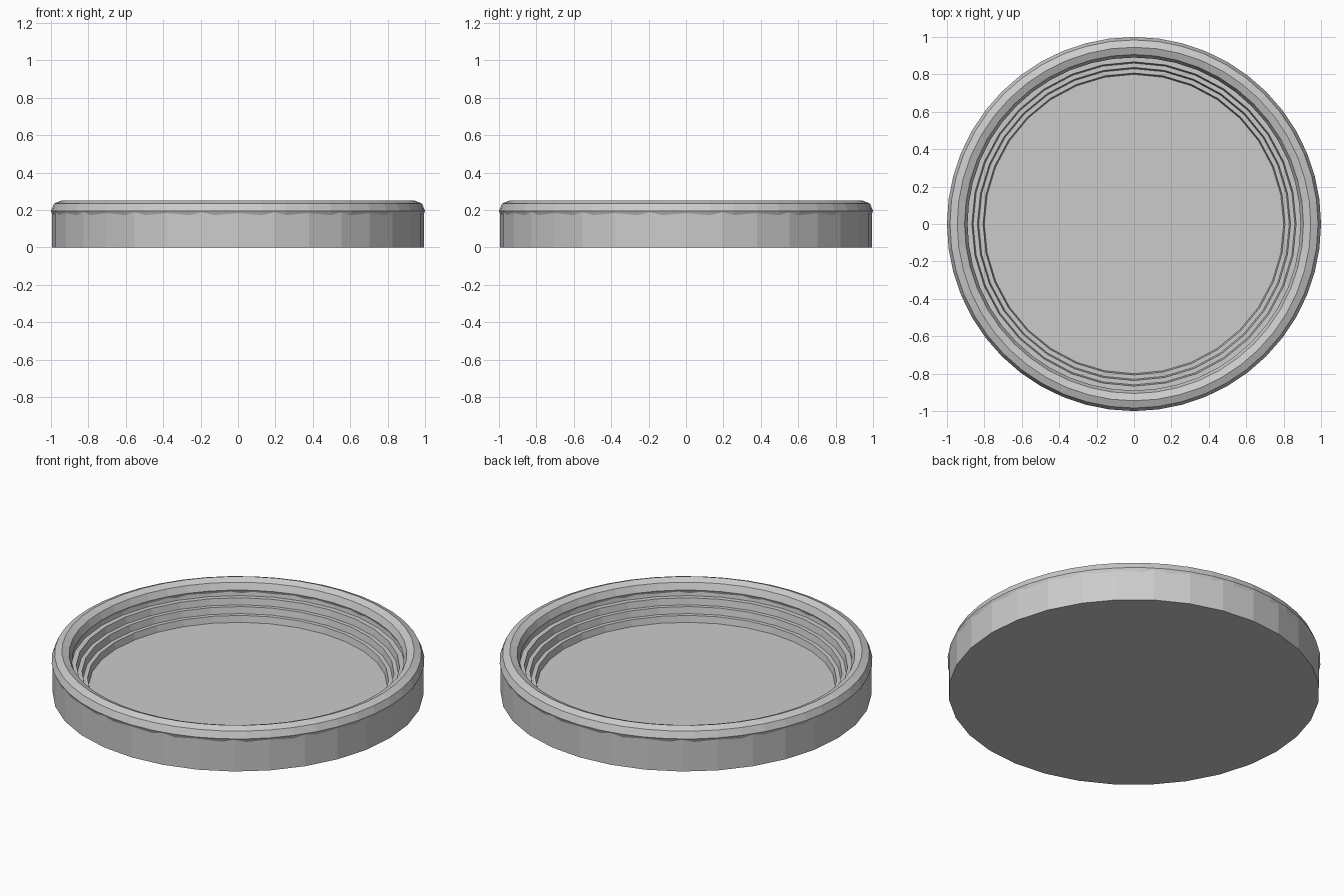
import bpy, bmesh, math

if "Cube" in bpy.data.objects:
    bpy.data.objects.remove(bpy.data.objects["Cube"])

def material(name, rgb):
    m = bpy.data.materials.new(name)
    m.diffuse_color = (*rgb, 1)
    m.use_nodes = True
    m.node_tree.nodes["Principled BSDF"].inputs["Base Color"].default_value = m.diffuse_color
    return m

grey = material("plain grey", (0.6, 0.6, 0.6))

def lathe(name, profile, segments, closed, mat):
    """Revolve (radius, height) points around z; radius 0 makes a pole cap."""
    bm = bmesh.new()
    rings = []
    for r, z in profile:
        rings.append([bm.verts.new((r * math.cos(2 * math.pi * i / segments),
                                    r * math.sin(2 * math.pi * i / segments), z))
                      for i in range(segments)])
    pairs = list(zip(rings, rings[1:]))
    if closed:
        pairs.append((rings[-1], rings[0]))
    else:
        bm.faces.new(rings[0][::-1])
        bm.faces.new(rings[-1])
    for a, b in pairs:
        for i in range(segments):
            j = (i + 1) % segments
            bm.faces.new((a[i], a[j], b[j], b[i]))
    bmesh.ops.recalc_face_normals(bm, faces=bm.faces)
    mesh = bpy.data.meshes.new(name)
    bm.to_mesh(mesh)
    bm.free()
    mesh.materials.append(mat)
    obj = bpy.data.objects.new(name, mesh)
    bpy.context.collection.objects.link(obj)
    return obj

# Lid body: outer wall, then stepped thread ledges down to the floor
profile = [(0.995, 0.0), (0.995, 0.195), (0.9, 0.195), (0.895, 0.16)]
for k in range(3):
    r, z = 0.86 - 0.03 * k, 0.16 - 0.038 * k
    profile += [(r + 0.007, z), (r, z - 0.038)]
lathe("lid_body", profile, 32, False, grey)

# Rolled rim
rim = [(0.945 + 0.055 * math.cos(math.pi * k / 4),
        0.195 + 0.055 * math.sin(math.pi * k / 4)) for k in range(8)]
lathe("rolled_rim", rim, 48, True, grey)
